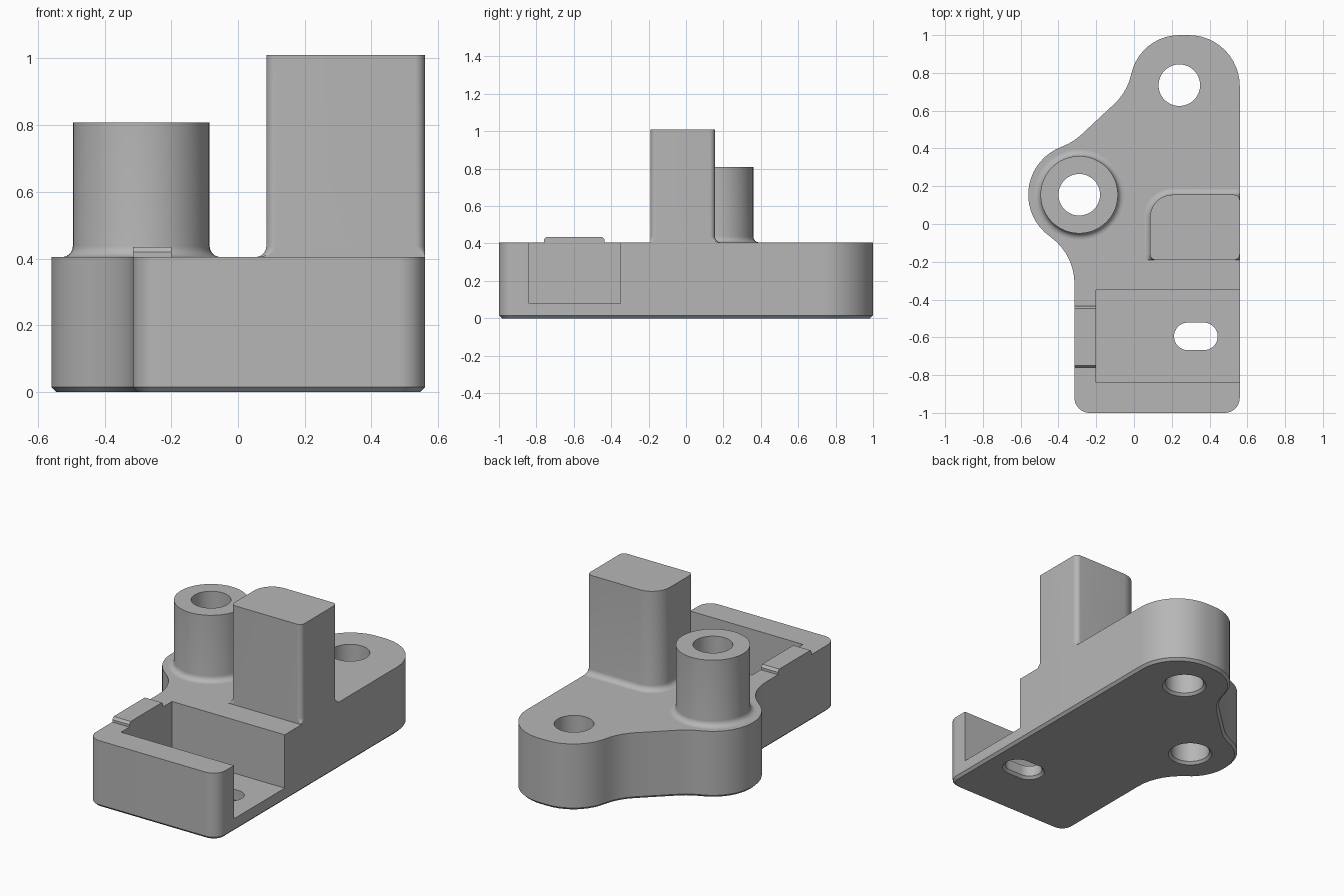
import bpy
import bmesh
from math import sin, cos, radians, hypot

cube = bpy.data.objects.get("Cube")
if cube:
    bpy.data.objects.remove(cube, do_unlink=True)

grey = bpy.data.materials.new("plain grey")
grey.use_nodes = True
colour = (0.47, 0.47, 0.47, 1)
grey.diffuse_color = colour
grey.node_tree.nodes["Principled BSDF"].inputs["Base Color"].default_value = colour


def arc(cx, cy, r, start, end):
    """Points along an arc, angles in degrees."""
    n = max(3, round(abs(end - start) / 7.5))
    angles = [radians(start + (end - start) * i / n) for i in range(n + 1)]
    return [(cx + r * cos(a), cy + r * sin(a)) for a in angles]


def outline(*parts):
    """Join arcs into one closed loop without doubled points."""
    pts = []
    for p in (q for part in parts for q in part):
        if not pts or hypot(p[0] - pts[-1][0], p[1] - pts[-1][1]) > 0.003:
            pts.append(p)
    if hypot(pts[0][0] - pts[-1][0], pts[0][1] - pts[-1][1]) < 0.003:
        pts.pop()
    return pts


def circle(cx, cy, r):
    return outline(arc(cx, cy, r, 0, 360))


def rectangle(x0, x1, y0, y1):
    return [(x0, y0), (x1, y0), (x1, y1), (x0, y1)]


def offset(pts, d):
    """Move a counter-clockwise loop outwards by d."""
    out = []
    for i, (x, y) in enumerate(pts):
        ax, ay = pts[i - 1]
        bx, by = pts[(i + 1) % len(pts)]
        tx, ty = bx - ax, by - ay
        size = hypot(tx, ty)
        out.append((x + d * ty / size, y - d * tx / size))
    return out


def loft(name, levels, bottom=True, top=True):
    """Skin a stack of (loop, height) pairs that have equal point counts."""
    bm = bmesh.new()
    rings = [[bm.verts.new((x, y, z)) for x, y in pts] for pts, z in levels]
    for a, b in zip(rings, rings[1:]):
        for i in range(len(a)):
            j = (i + 1) % len(a)
            bm.faces.new((a[i], a[j], b[j], b[i]))
    if bottom:
        bm.faces.new(rings[0][::-1])
    if top:
        bm.faces.new(rings[-1])
    mesh = bpy.data.meshes.new(name)
    bm.to_mesh(mesh)
    bm.free()
    obj = bpy.data.objects.new(name, mesh)
    bpy.context.collection.objects.link(obj)
    mesh.materials.append(grey)
    return obj


def select(obj):
    bpy.ops.object.select_all(action='DESELECT')
    obj.select_set(True)
    bpy.context.view_layer.objects.active = obj


def cut(target, cutter):
    cutter.hide_render = True
    mod = target.modifiers.new("cut", 'BOOLEAN')
    mod.operation = 'DIFFERENCE'
    mod.solver = 'EXACT'
    mod.object = cutter
    select(target)
    bpy.ops.object.modifier_apply(modifier=mod.name)
    bpy.data.objects.remove(cutter, do_unlink=True)


def fillet(pts, z, r, limit=lambda x, y: (x, y)):
    """Levels of a concave fillet rising from height z."""
    return [([limit(*p) for p in offset(pts, r * (1 - sin(t)))], z + r * (1 - cos(t)))
            for t in (radians(15 * i) for i in range(7))]


TOP = 0.405
CHAMFER = 0.015
BOSS = (-0.29, 0.155)
HEAD = (0.24, 0.735)

# Base plate with a chamfered lower rim
base_loop = outline(
    arc(0.48, -0.92, 0.08, -90, 0),
    arc(0.29, 0.73, 0.27, 0, 90),
    arc(0.24, 0.74, 0.26, 90, 168),
    arc(-0.308, 0.856, 0.3, -12, -47),
    arc(-0.485, 0.691, 0.3, -47, -70),
    arc(*BOSS, 0.27, 110, 235),
    arc(-0.62, -0.316, 0.305, 55, 0),
    arc(-0.235, -0.92, 0.08, 180, 270))
base = loft("base_plate", [(offset(base_loop, -CHAMFER), 0),
                           (base_loop, CHAMFER), (base_loop, TOP)])

# Open pocket, then the round holes and the floor slot
cut(base, loft("pocket_cutter", [(rectangle(-0.2, 0.8, -0.84, -0.35), z)
                                 for z in (0.08, 0.7)]))
slot = outline(arc(0.37, -0.595, 0.073, -90, 90), arc(0.285, -0.595, 0.073, 90, 270))
for hole in (circle(*BOSS, 0.11), circle(*HEAD, 0.11), slot):
    cut(base, loft("hole_cutter", [(offset(hole, 2 * CHAMFER), -CHAMFER),
                                   (hole, CHAMFER), (hole, 0.6)]))

# Hollow round boss with a filleted foot
ring, bore = circle(*BOSS, 0.205), circle(*BOSS, 0.11)
boss = loft("round_boss", fillet(ring, TOP, 0.033) +
            [(ring, 0.808), (bore, 0.808), (bore, TOP)], bottom=False, top=False)

# Tall block, flush with the side, with fillets on its inner and back faces
tower_loop = outline(
    arc(0.53, -0.16, 0.03, -90, 0),
    arc(0.53, 0.125, 0.03, 0, 90),
    arc(0.205, 0.035, 0.12, 90, 180),
    arc(0.115, -0.16, 0.03, 180, 270))
tower = loft("tall_block", fillet(tower_loop, TOP, 0.033,
                                  lambda x, y: (min(x, 0.56), max(y, -0.19))) +
             [(tower_loop, 1.01)], bottom=False)

# Small raised tab on the pocket wall
tab = loft("edge_tab", [(rectangle(-0.315, -0.2, -0.76, -0.435), TOP),
                        (rectangle(-0.315, -0.2, -0.76, -0.435), 0.42),
                        (rectangle(-0.315, -0.2, -0.748, -0.447), 0.435)], bottom=False)

for part in (base, boss, tower, tab):
    select(part)
    bpy.ops.object.shade_smooth_by_angle(angle=radians(30))
